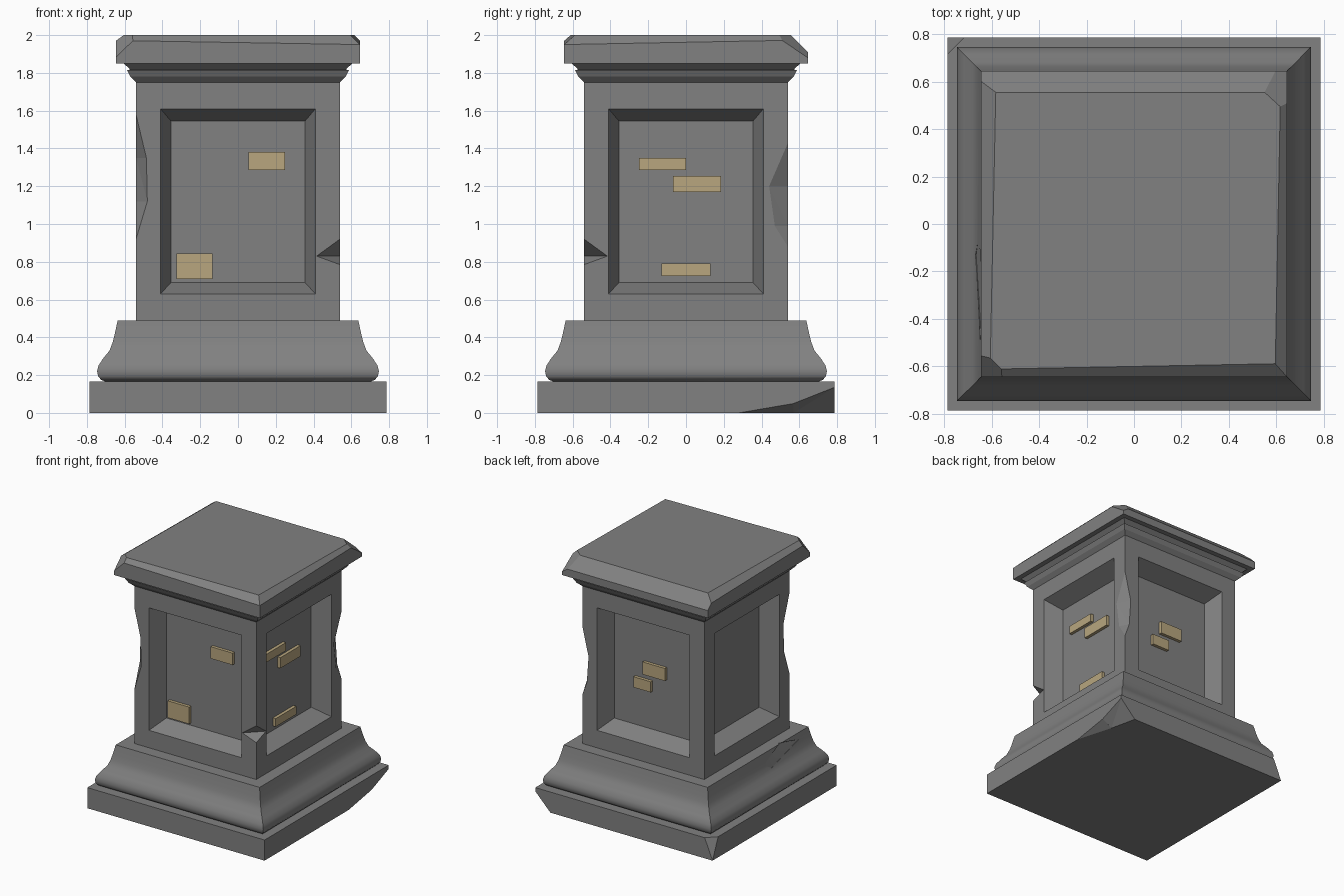
import bpy, bmesh, math
from mathutils import Vector, Matrix

if "Cube" in bpy.data.objects:
    bpy.data.objects.remove(bpy.data.objects["Cube"])


def material(name, colour):
    mat = bpy.data.materials.new(name)
    mat.diffuse_color = (*colour, 1)
    mat.use_nodes = True
    mat.node_tree.nodes["Principled BSDF"].inputs["Base Color"].default_value = mat.diffuse_color
    return mat


stone = material("dark_stone", (.22, .22, .22))
tan = material("tan_brick", (.48, .38, .21))


def to_object(name, bm, mat=stone):
    bmesh.ops.recalc_face_normals(bm, faces=bm.faces)
    me = bpy.data.meshes.new(name)
    bm.to_mesh(me)
    bm.free()
    me.materials.append(mat)
    ob = bpy.data.objects.new(name, me)
    bpy.context.collection.objects.link(ob)
    return ob


def square_stack(name, profile):
    """Square section swept up a (half width, z) profile."""
    bm = bmesh.new()
    rings = [[bm.verts.new((sx * r, sy * r, z))
              for sx, sy in ((-1, -1), (1, -1), (1, 1), (-1, 1))] for r, z in profile]
    bm.faces.new(rings[0])
    bm.faces.new(rings[-1])
    for a, b in zip(rings, rings[1:]):
        for i in range(4):
            j = (i + 1) % 4
            bm.faces.new((a[i], a[j], b[j], b[i]))
    return to_object(name, bm)


def chip(ob, points, out):
    """Cut away the convex hull of points swept outwards."""
    bm = bmesh.new()
    for p in points:
        bm.verts.new(p)
        bm.verts.new(Vector(p) + Vector(out))
    hull = bmesh.ops.convex_hull(bm, input=bm.verts)
    loose = {v for v in hull["geom_interior"] + hull["geom_unused"]
             if isinstance(v, bmesh.types.BMVert)}
    bmesh.ops.delete(bm, geom=list(loose), context='VERTS')
    bmesh.ops.dissolve_limit(bm, angle_limit=0.01, verts=bm.verts, edges=bm.edges)
    cutter = to_object("cutter", bm)
    cutter.hide_render = True
    mod = ob.modifiers.new("chip", 'BOOLEAN')
    mod.operation, mod.solver, mod.object = 'DIFFERENCE', 'EXACT', cutter
    bpy.context.view_layer.objects.active = ob
    bpy.ops.object.modifier_apply(modifier=mod.name)
    bpy.data.objects.remove(cutter)


def slice_off(ob, a, b, c):
    """Remove everything above the plane through three points."""
    a, b, c = Vector(a), Vector(b), Vector(c)
    n = (b - a).cross(c - a).normalized()
    if n.z < 0:
        n = -n
    bm = bmesh.new()
    bm.from_mesh(ob.data)
    bmesh.ops.bisect_plane(bm, geom=bm.verts[:] + bm.edges[:] + bm.faces[:],
                           plane_co=a, plane_no=n, clear_outer=True)
    bmesh.ops.holes_fill(bm, edges=[e for e in bm.edges if e.is_boundary], sides=0)
    bmesh.ops.recalc_face_normals(bm, faces=bm.faces)
    bm.to_mesh(ob.data)
    bm.free()


# Bottom slab with two broken corners
slab = square_stack("base_slab", [(.785, 0), (.785, .165)])
chip(slab, [(.785, .28, 0), (.785, .572, .05), (.70, .572, 0)], (.2, 0, -.2))
chip(slab, [(.785, .57, .05), (.785, .79, .137), (.65, .79, 0), (.70, .57, 0)], (.2, 0, -.2))
chip(slab, [(-.785, .715, .165), (-.715, .785, .165), (-.785, .785, 0)], (-.1, .1, .02))

# Curved foot moulding, chipped on the left
foot = square_stack("foot_moulding", [
    (.70, .165), (.725, .175), (.741, .195), (.746, .222), (.738, .252),
    (.715, .287), (.68, .33), (.663, .375), (.652, .42), (.637, .49)])
chip(foot, [(-.655, -.05, .41), (-.665, -.13, .36), (-.642, -.5, .44),
            (-.625, -.28, .49)], (-.2, 0, .1))

# Shaft with a recessed panel on each side
shaft = square_stack("shaft", [(.54, .49), (.54, 1.75)])
panel = [(s * w, -d, z) for w, d, zs in ((.41, .54, (.63, 1.61)), (.355, .40, (.69, 1.545)))
         for s in (-1, 1) for z in zs]
for i in range(4):
    turn = Matrix.Rotation(i * math.pi / 2, 3, 'Z')
    chip(shaft, [turn @ Vector(p) for p in panel], turn @ Vector((0, -.05, 0)))

# Broken shaft edges: front right, front left, back right
chip(shaft, [(.416, -.54, .83), (.54, -.416, .83), (.54, -.54, .92), (.54, -.54, .785)],
     (.2, -.2, 0))
chip(shaft, [(-.54, -.54, 1.58), (-.485, -.54, 1.35), (-.48, -.54, 1.12),
             (-.54, -.46, 1.35), (-.54, -.47, 1.12), (-.54, -.54, .92)], (-.2, -.2, 0))
chip(shaft, [(.54, .54, 1.43), (.54, .44, 1.2), (.54, .47, .99),
             (.485, .54, 1.2), (.50, .54, .99), (.54, .54, .88)], (.2, .2, 0))

# Neck moulding under the cap: two tiers
neck = square_stack("neck_moulding", [
    (.54, 1.75), (.57, 1.78), (.588, 1.815), (.57, 1.818), (.605, 1.85)])

# Cap with worn, uneven top edges
cap = square_stack("cap", [(.645, 1.85), (.645, 2)])
for plane in (
        ((-.56, -.645, 1.97), (.64, -.645, 1.95), (0, -.60, 2)),       # front
        ((-.6, .645, 1.91), (.6, .645, 1.91), (0, .555, 2)),           # back
        ((.645, -.645, 1.95), (.645, .52, 1.972), (.595, -.6, 2)),     # right
        ((-.645, -.5, 1.97), (-.645, .5, 1.955), (-.605, -.55, 2)),    # left
        ((-.61, -.56, 2), (-.56, -.61, 2), (-.645, -.645, 1.885)),     # front left corner
        ((.61, .5, 2), (.55, .555, 2), (.645, .645, 1.88))):           # back right corner
    slice_off(cap, *plane)

# Smooth curved foot, flat elsewhere
bpy.ops.object.select_all(action='DESELECT')
foot.select_set(True)
bpy.context.view_layer.objects.active = foot
bpy.ops.object.shade_smooth_by_angle(angle=math.radians(40))

# Exposed bricks: panel turn, span across, span in height
bricks = [(0, .055, .25, 1.285, 1.38), (0, -.325, -.135, .71, .845),
          (1, -.25, 0, 1.285, 1.35), (1, -.07, .185, 1.17, 1.255), (1, -.13, .13, .725, .79),
          (2, -.088, .11, 1.12, 1.22), (2, -.168, -.015, .995, 1.08)]
for n, (side, u0, u1, z0, z1) in enumerate(bricks, 1):
    bm = bmesh.new()
    bmesh.ops.create_cube(bm, size=1)
    place = (Matrix.Rotation(side * math.pi / 2, 4, 'Z')
             @ Matrix.Translation(((u0 + u1) / 2, -.40, (z0 + z1) / 2))
             @ Matrix.Diagonal((u1 - u0, .05, z1 - z0, 1)))
    bmesh.ops.transform(bm, matrix=place, verts=bm.verts)
    to_object(f"brick_{n}", bm, tan)
